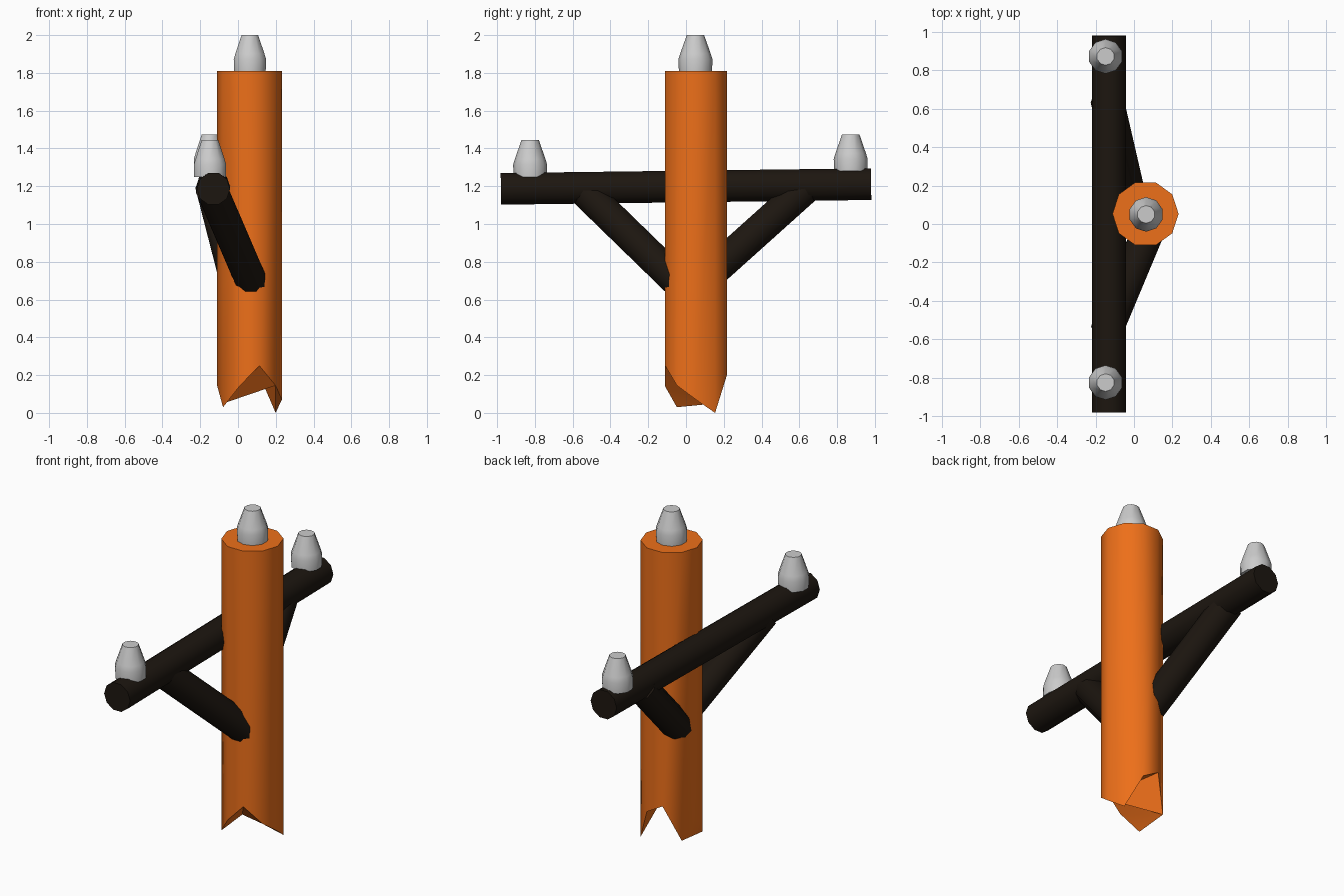
import bpy, bmesh, math
from mathutils import Vector

if "Cube" in bpy.data.objects:
    bpy.data.objects.remove(bpy.data.objects["Cube"])

SIDES = 10


def material(name, color):
    m = bpy.data.materials.new(name)
    m.diffuse_color = color
    m.use_nodes = True
    m.node_tree.nodes["Principled BSDF"].inputs["Base Color"].default_value = m.diffuse_color
    return m


orange = material("orange_paint", (0.85, 0.16, 0.01, 1))
dark = material("dark_wood", (0.012, 0.008, 0.005, 1))


def finish(name, bm, mat=None):
    bmesh.ops.recalc_face_normals(bm, faces=bm.faces)
    mesh = bpy.data.meshes.new(name)
    bm.to_mesh(mesh)
    bm.free()
    ob = bpy.data.objects.new(name, mesh)
    bpy.context.collection.objects.link(ob)
    if mat:
        mesh.materials.append(mat)
    bpy.ops.object.select_all(action='DESELECT')
    ob.select_set(True)
    bpy.context.view_layer.objects.active = ob
    bpy.ops.object.shade_smooth_by_angle(angle=math.radians(40))
    return ob


def ring(bm, center, u, v, r, phase=0.0):
    angles = [2 * math.pi * i / SIDES + phase for i in range(SIDES)]
    return [bm.verts.new(center + r * (u * math.cos(a) + v * math.sin(a))) for a in angles]


def bridge(bm, a, b):
    for i in range(SIDES):
        j = (i + 1) % SIDES
        bm.faces.new((a[i], a[j], b[j], b[i]))


def beam(name, start, end, r, mat):
    start, end = Vector(start), Vector(end)
    d = (end - start).normalized()
    u = (Vector((1, 0, 0)) - d * d.x).normalized()
    v = d.cross(u)
    bm = bmesh.new()
    a, b = ring(bm, start, u, v, r), ring(bm, end, u, v, r)
    bridge(bm, a, b)
    bm.faces.new(a)
    bm.faces.new(b)
    return finish(name, bm, mat)


X, Y, Z = Vector((1, 0, 0)), Vector((0, 1, 0)), Vector((0, 0, 1))


def insulator(name, x, y, z, h):
    bm = bmesh.new()
    profile = [(0, 0.088), (0.33, 0.09), (0.48, 0.081), (1, 0.046)]
    rings = [ring(bm, Vector((x, y, z + t * h)), X, Y, r, math.pi / 2) for t, r in profile]
    for a, b in zip(rings, rings[1:]):
        bridge(bm, a, b)
    bm.faces.new(rings[0])
    bm.faces.new(rings[-1])
    return finish(name, bm)


# Pole with a splintered lower end
bm = bmesh.new()
top = ring(bm, Vector((0.06, 0.053, 1.81)), X, Y, 0.172)
low = ring(bm, Vector((0.06, 0.053, 0)), X, Y, 0.172)
heights = [0.07, 0.0, 0.2, 0.26, 0.05, 0.15, 0.03, 0.14, 0.25, 0.145]
for vert, z in zip(low, heights):
    vert.co.z = z
bridge(bm, low, top)
bm.faces.new(top)
for i in range(4, 8):
    bm.faces.new((low[4], low[i + 1], low[(i + 2) % SIDES])) if i < 8 and i + 2 <= 9 else None
for i in (0, 1, 2, 3):
    bm.faces.new((low[9], low[i], low[i + 1]))
finish("pole", bm, orange)

# Crossarm and its two diagonal braces
beam("crossarm", (-0.13, -0.98, 1.186), (-0.13, 0.98, 1.211), 0.088, dark)
beam("front_brace", (-0.14, -0.55, 1.185), (0.09, 0.0, 0.65), 0.087, dark)
beam("back_brace", (-0.14, 0.645, 1.2), (-0.005, 0.06, 0.675), 0.087, dark)

# Insulators
insulator("top_insulator", 0.063, 0.05, 1.81, 0.19)
insulator("front_insulator", -0.148, -0.825, 1.25, 0.195)
insulator("back_insulator", -0.148, 0.872, 1.28, 0.195)
